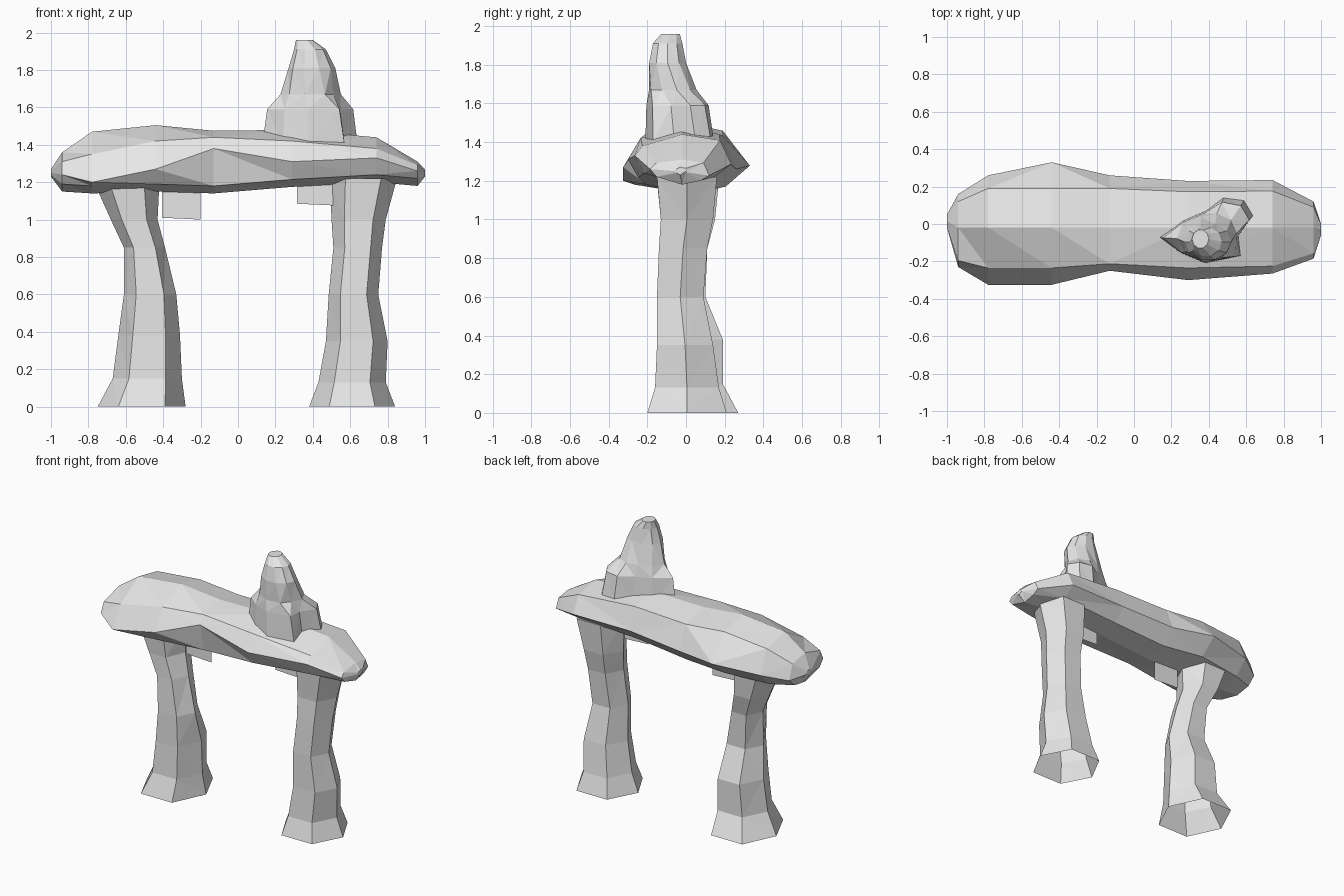
import bpy
import bmesh
from math import cos, sin, pi

cube = bpy.data.objects.get("Cube")
if cube:
    bpy.data.objects.remove(cube, do_unlink=True)

# Single stone colour
stone = bpy.data.materials.new("pale_grey_stone")
stone.use_nodes = True
grey = (0.8, 0.8, 0.8, 1)
stone.diffuse_color = grey
stone.node_tree.nodes["Principled BSDF"].inputs["Base Color"].default_value = grey


def add_object(name, bm):
    mesh = bpy.data.meshes.new(name)
    bm.to_mesh(mesh)
    bm.free()
    mesh.materials.append(stone)
    obj = bpy.data.objects.new(name, mesh)
    bpy.context.collection.objects.link(obj)


def loft(name, rings, open_start=False):
    """Skin a list of equal-length point rings, closing the ends."""
    bm = bmesh.new()
    loops = [[bm.verts.new(p) for p in ring] for ring in rings]
    count = len(loops[0])
    for low, high in zip(loops, loops[1:]):
        for i in range(count):
            j = (i + 1) % count
            bm.faces.new((low[i], low[j], high[j], high[i]))
    bm.faces.new(loops[-1])
    if not open_start:
        bm.faces.new(reversed(loops[0]))
    bmesh.ops.triangulate(bm, faces=[f for f in bm.faces if len(f.verts) == 4])
    bmesh.ops.recalc_face_normals(bm, faces=bm.faces)
    add_object(name, bm)


def pillar(name, rows):
    """Six-sided rock pillar, hollow below; each row is z, left, right, front, back."""
    rings = []
    for z, left, right, front, back in rows:
        cx, hx = (left + right) / 2, (right - left) / 2
        cy = (front + back) / 2
        a, b = cx - hx * 0.53, cx + hx * 0.53
        rings.append([(left, cy, z), (a, front, z), (b, front, z),
                      (right, cy, z), (b, back, z), (a, back, z)])
    loft(name, rings, open_start=True)


# Lintel slab: x, back y, front y, ridge z, shoulder z, front rim z, underside z
slab = [
    (-1.0, 0.05, -0.02, 1.27, 1.26, 1.25, 1.23),
    (-0.94, 0.16, -0.23, 1.36, 1.31, 1.24, 1.15),
    (-0.78, 0.26, -0.325, 1.47, 1.35, 1.20, 1.14),
    (-0.44, 0.33, -0.325, 1.505, 1.42, 1.27, 1.15),
    (-0.13, 0.26, -0.25, 1.475, 1.44, 1.38, 1.14),
    (0.29, 0.23, -0.30, 1.48, 1.42, 1.31, 1.175),
    (0.74, 0.235, -0.265, 1.44, 1.38, 1.33, 1.20),
    (0.96, 0.12, -0.185, 1.31, 1.29, 1.26, 1.18),
    (1.0, 0.0, -0.06, 1.27, 1.26, 1.25, 1.23),
]
sections = []
for x, back, front, ridge, shoulder, rim, base in slab:
    middle = (back + front) / 2 if abs(x) == 1 else -0.02
    sections.append([
        (x, middle, base),
        (x, back * 0.62, base + 0.02),
        (x, back, base + (ridge - base) * 0.36),
        (x, min(back * 0.75, 0.19), ridge - (ridge - base) * 0.13),
        (x, middle, ridge),
        (x, max(front * 0.85, -0.235), shoulder),
        (x, front, rim),
        (x, front * 0.82, min(base + 0.04, rim - 0.01)),
    ])
loft("lintel_slab", sections)

# Supporting pillars
pillar("right_pillar", [
    (0, -0.75, -0.28, -0.20, 0.27),
    (0.15, -0.67, -0.30, -0.15, 0.19),
    (0.38, -0.64, -0.31, -0.14, 0.19),
    (0.60, -0.61, -0.33, -0.14, 0.10),
    (0.85, -0.61, -0.39, -0.13, 0.11),
    (1.0, -0.68, -0.43, -0.13, 0.15),
    (1.2, -0.77, -0.42, -0.15, 0.17),
])
pillar("left_pillar", [
    (0, 0.38, 0.84, -0.20, 0.21),
    (0.13, 0.43, 0.79, -0.16, 0.17),
    (0.35, 0.47, 0.80, -0.15, 0.14),
    (0.60, 0.485, 0.75, -0.15, 0.09),
    (0.85, 0.51, 0.77, -0.14, 0.11),
    (1.0, 0.50, 0.79, -0.13, 0.14),
    (1.22, 0.49, 0.85, -0.15, 0.16),
])

# Standing rock: a lobed footprint that narrows to a rounded tip
footprint = [(0.13, -0.07), (0.24, -0.15), (0.38, -0.21), (0.57, -0.17), (0.56, -0.06),
             (0.64, 0.05), (0.59, 0.13), (0.48, 0.145), (0.38, 0.07), (0.26, 0.02)]
# z, roundness, centre x, centre y, half width, half depth
levels = [
    (1.40, 0, 0.39, -0.09, 0.13, 0.10),
    (1.59, 0.2, 0.39, -0.09, 0.13, 0.10),
    (1.67, 0.75, 0.39, -0.08, 0.13, 0.11),
    (1.81, 1, 0.395, -0.095, 0.125, 0.10),
    (1.91, 1, 0.385, -0.095, 0.085, 0.08),
    (1.96, 1, 0.355, -0.08, 0.045, 0.05),
]
rings = []
for z, t, cx, cy, half_x, half_y in levels:
    ring = []
    for i, (x, y) in enumerate(footprint):
        angle = pi + 2 * pi * i / len(footprint)
        ring.append((x + t * (cx + half_x * cos(angle) - x),
                     y + t * (cy + half_y * sin(angle) - y), z))
    rings.append(ring)
loft("standing_rock", rings, open_start=True)

# Thin hanging sheets under the slab
for name, left, right, bottom in (("right_hanging_sheet", -0.405, -0.2, 1.0),
                                  ("left_hanging_sheet", 0.315, 0.53, 1.075)):
    bm = bmesh.new()
    corners = ((left, bottom + 0.01), (right, bottom), (right, 1.2), (left, 1.2))
    bm.faces.new([bm.verts.new((x, -0.02, z)) for x, z in corners])
    add_object(name, bm)
